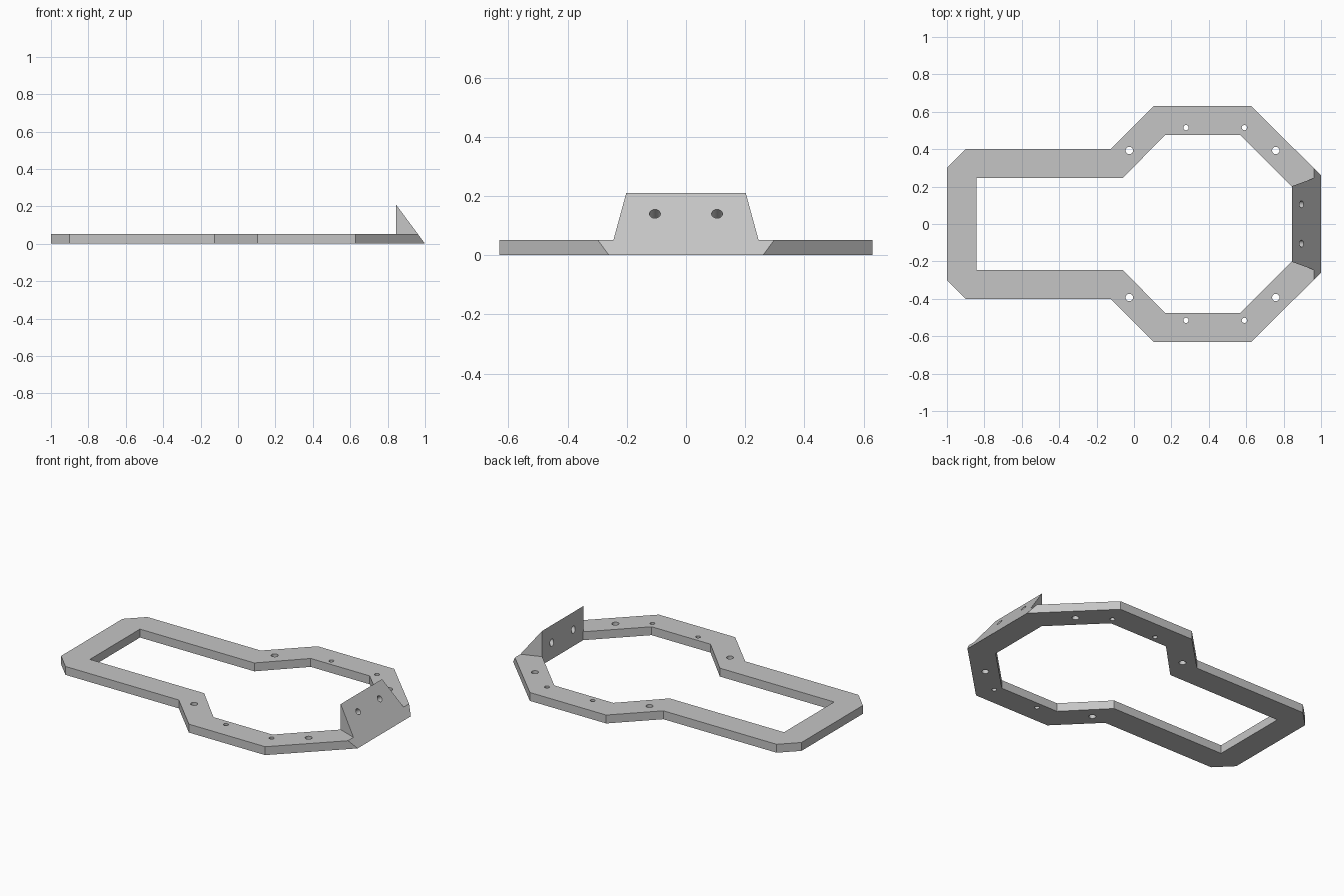
import bpy, bmesh
from mathutils import Matrix, Vector

cube = bpy.data.objects.get("Cube")
if cube:
    bpy.data.objects.remove(cube, do_unlink=True)

THICK, TOP = 0.052, 0.21          # plate thickness, ramp height
INNER_X, TIP_X = 0.844, 1.0       # ramp back face and tip
SLOPE = Vector((TOP, 0, TIP_X - INNER_X)).normalized()

grey = bpy.data.materials.new("plain grey")
grey.use_nodes = True
colour = (0.56, 0.56, 0.56, 1)
grey.diffuse_color = colour
grey.node_tree.nodes["Principled BSDF"].inputs["Base Color"].default_value = colour


def mirrored(half):
    """Close an outline by mirroring its +y half."""
    return half + [(x, -y) for x, y in reversed(half)]


def prism(bm, bottom, top, z0, z1):
    low = [bm.verts.new((x, y, z0)) for x, y in bottom]
    high = [bm.verts.new((x, y, z1)) for x, y in top]
    bm.faces.new(list(reversed(low)))
    bm.faces.new(high)
    n = len(low)
    for i in range(n):
        j = (i + 1) % n
        bm.faces.new((low[i], low[j], high[j], high[i]))


def hole(bm, centre, radius, axis, depth):
    turn = Vector((0, 0, 1)).rotation_difference(axis).to_matrix().to_4x4()
    bmesh.ops.create_cone(bm, cap_ends=True, segments=24, radius1=radius, radius2=radius,
                          depth=depth, matrix=Matrix.Translation(centre) @ turn)


def make(name, bm):
    bmesh.ops.recalc_face_normals(bm, faces=bm.faces)
    mesh = bpy.data.meshes.new(name)
    bm.to_mesh(mesh)
    bm.free()
    mesh.materials.append(grey)
    ob = bpy.data.objects.new(name, mesh)
    bpy.context.collection.objects.link(ob)
    return ob


def cut(ob, cutter):
    """Subtract the cutter, bake the result and remove the cutter."""
    mod = ob.modifiers.new("cut", 'BOOLEAN')
    mod.operation, mod.solver, mod.object = 'DIFFERENCE', 'EXACT', cutter
    cutter.hide_render = True
    bpy.ops.object.select_all(action='DESELECT')
    bpy.context.view_layer.objects.active = ob
    ob.select_set(True)
    bpy.ops.object.modifier_apply(modifier=mod.name)
    bpy.data.objects.remove(cutter, do_unlink=True)
    bpy.ops.object.shade_smooth_by_angle(angle=0.5)


# Frame plate: its end is bevelled in line with the ramp
body = [(0.627, 0.63), (0.105, 0.63), (-0.125, 0.4), (-0.9, 0.4), (-1, 0.3)]
slope_x = TIP_X - THICK * (TIP_X - INNER_X) / TOP
bm = bmesh.new()
prism(bm, mirrored([(TIP_X, 0.26)] + body),
      mirrored([(slope_x, 0.26 + TIP_X - slope_x)] + body), 0, THICK)
frame = make("frame", bm)

# Frame opening and screw holes
opening = mirrored([(INNER_X, 0.2), (0.568, 0.475), (0.165, 0.475),
                    (-0.06, 0.245), (-0.842, 0.245)])
bm = bmesh.new()
prism(bm, opening, opening, -0.1, 0.2)
for side in (-1, 1):
    for x, y, r in ((-0.025, 0.393, 0.02), (0.758, 0.393, 0.02),
                    (0.278, 0.515, 0.014), (0.59, 0.515, 0.014)):
        hole(bm, Vector((x, side * y, 0)), r, Vector((0, 0, 1)), 0.4)
cut(frame, make("frame_cutter", bm))

# Ramp: a wedge with flared sides
bm = bmesh.new()
back_low, back_high, toe = [
    [bm.verts.new((x, s * y, z)) for s in (-1, 1)]
    for x, y, z in ((INNER_X, 0.202, THICK), (INNER_X, 0.202, TOP), (slope_x, 0.245, THICK))]
for a, b in ((back_low, back_high), (back_high, toe), (toe, back_low)):
    bm.faces.new((a[0], a[1], b[1], b[0]))
for i in (0, 1):
    bm.faces.new((back_low[i], back_high[i], toe[i]))
ramp = make("ramp", bm)

# Ramp holes, square to the slope
bm = bmesh.new()
for y in (-0.105, 0.105):
    hole(bm, Vector((0.896, y, 0.14)), 0.0185, SLOPE, 0.25)
cut(ramp, make("ramp_cutter", bm))
